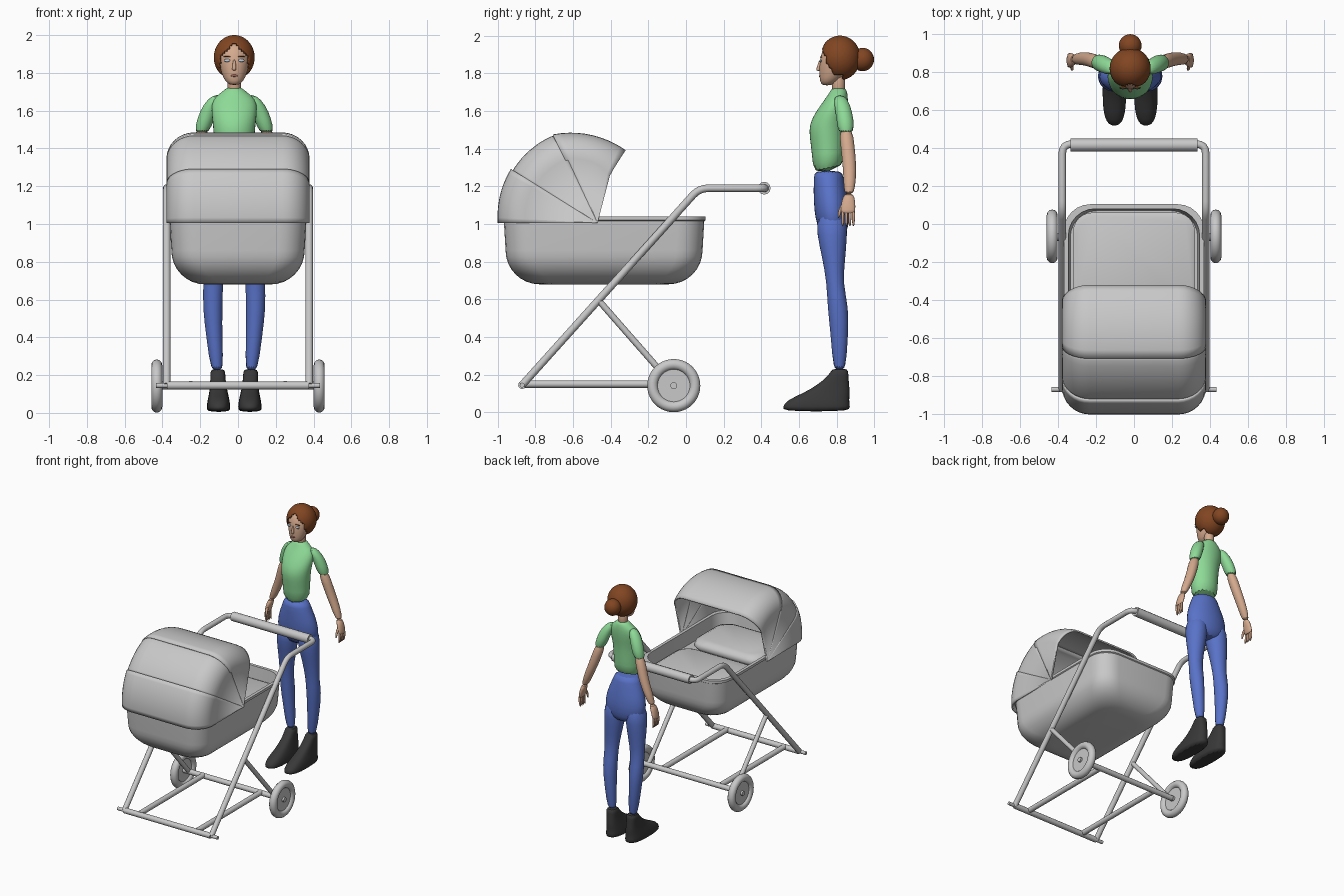
import bpy, bmesh, math
from mathutils import Vector

if "Cube" in bpy.data.objects:
    bpy.data.objects.remove(bpy.data.objects["Cube"])


def material(name, *rgb):
    m = bpy.data.materials.new(name)
    m.use_nodes = True
    m.diffuse_color = (*rgb, 1)
    m.node_tree.nodes["Principled BSDF"].inputs["Base Color"].default_value = (*rgb, 1)
    return m


GREY = material("pram grey", .58, .58, .58)
SKIN = material("skin", .66, .40, .27)
HAIR = material("chestnut hair", .22, .06, .016)
SHIRT = material("shirt green", .27, .70, .31)
JEANS = material("jeans blue", .10, .17, .58)
SHOE = material("shoe charcoal", .04, .04, .04)
EYE = material("eye pale blue", .55, .65, .75)
LIPS = material("lips", .5, .2, .16)
CX = -.02  # centre line of the woman


def finish(name, bm, mat, subsurf=0, angle=40):
    bmesh.ops.recalc_face_normals(bm, faces=bm.faces)
    me = bpy.data.meshes.new(name)
    bm.to_mesh(me)
    bm.free()
    me.materials.append(mat)
    me.shade_smooth()
    me.set_sharp_from_angle(angle=math.radians(angle))
    ob = bpy.data.objects.new(name, me)
    bpy.context.collection.objects.link(ob)
    if subsurf:
        ob.modifiers.new("smooth", "SUBSURF").levels = subsurf
        ob.modifiers["smooth"].render_levels = subsurf
    return ob


def loft(name, rings, mat, closed=True, **kw):
    """Skin a list of point rings; closed rings get end caps."""
    bm = bmesh.new()
    vs = [[bm.verts.new(p) for p in r] for r in rings]
    n = len(vs[0])
    for a, b in zip(vs, vs[1:]):
        for i in range(n if closed else n - 1):
            j = (i + 1) % n
            bm.faces.new((a[i], a[j], b[j], b[i]))
    if closed:
        bm.faces.new(vs[0])
        bm.faces.new(vs[-1])
    return finish(name, bm, mat, **kw)


def limb(name, rows, mat, side=1, power=1, tilt=0, subsurf=1, segs=16):
    """Loft of ovals: each row is x, y, z, half width, half depth."""
    rings = []
    for k, (x, y, z, rx, ry) in enumerate(rows):
        ring = []
        for i in range(segs):
            a = math.tau * i / segs
            c, s = (math.copysign(abs(f) ** power, f) for f in (math.cos(a), math.sin(a)))
            ring.append((CX + side * x + rx * c, y + ry * s, z + (tilt * ry * s if k == 0 else 0)))
        rings.append(ring)
    return loft(name, rings, mat, subsurf=subsurf, angle=60)


def ball(name, loc, scale, mat, segs=24):
    bm = bmesh.new()
    bmesh.ops.create_uvsphere(bm, u_segments=segs, v_segments=segs * 2 // 3, radius=1)
    for v in bm.verts:
        v.co = Vector(a * b + c for a, b, c in zip(v.co, scale, loc))
    return finish(name, bm, mat)


def tube(name, pts, r, bend=.05):
    """Round pipe with softened corners."""
    pts = [Vector(p) for p in pts]
    path = [pts[0]]
    for a, p, b in zip(pts, pts[1:], pts[2:]):
        s, e = p + (a - p).normalized() * bend, p + (b - p).normalized() * bend
        path += [s.lerp(p, t).lerp(p.lerp(e, t), t) for t in (0, .25, .5, .75, 1)]
    path.append(pts[-1])
    cu = bpy.data.curves.new(name, "CURVE")
    cu.dimensions = "3D"
    cu.bevel_depth, cu.bevel_resolution, cu.use_fill_caps = r, 4, True
    sp = cu.splines.new("POLY")
    sp.points.add(len(path) - 1)
    for q, p in zip(sp.points, path):
        q.co = (*p, 1)
    sp.use_smooth = True
    cu.materials.append(GREY)
    bpy.context.collection.objects.link(bpy.data.objects.new(name, cu))


def round_rect(hx, hy, r, n=6):
    out = []
    for q, (sx, sy) in enumerate(((1, 1), (-1, 1), (-1, -1), (1, -1))):
        for i in range(n + 1):
            a = math.pi / 2 * (q + i / n)
            out.append((sx * (hx - r) + r * math.cos(a), sy * (hy - r) + r * math.sin(a)))
    return out


# Pram basket: rounded tub with a rim and a mattress floor
def tub_ring(inset, z, y=-.435, hx=.365, hy=.535, r=.14):
    return [(px, py + y, z) for px, py in round_rect(hx - inset, hy - inset, r)]


R = .18
rows = [(R * (1 - math.sin(a)) + .012, .68 + R * (1 - math.cos(a)))
        for a in (math.pi / 2 * i / 8 for i in range(9))]
rows += [(.003, 1.015), (-.004, 1.02), (-.004, 1.04), (.02, 1.04), (.03, .93)]
loft("basket", [tub_ring(*row) for row in rows], GREY)
loft("pillow", [tub_ring(i, z, y=-.68, hx=.3, hy=.22, r=.1)
                for i, z in ((.02, .92), (0, .95), (.01, .98), (.05, 1.0))], GREY, angle=70)
loft("blanket", [tub_ring(i, z, y=-.19, hx=.32, hy=.25, r=.1)
                 for i, z in ((0, .92), (0, .95), (.02, .96))], GREY)


# Hood: three overlapping panels fanned around a side pivot
def hood_ring(deg, lift):
    a = math.radians(deg)
    drop = max(0, (118 - deg) / 49)
    reach = .52 + .012 * math.sin(math.radians((180 - deg) * 2.6)) - .10 * drop + lift
    ring = []
    top = [p for p in round_rect(.373, reach, .14, 8) if p[1] > 0]
    for x, r in [(.373, 0)] + top + [(-.373, 0)]:
        bow = .035 * math.sin(math.pi * r / reach) * max(0, (95 - deg) / 26)
        ring.append((x, -.47 + r * math.cos(a) - bow, 1.005 + r * math.sin(a)))
    return ring


for name, start, end, lift in (("hood_front_panel", 180, 148, .004),
                               ("hood_middle_panel", 150, 115, -.008),
                               ("hood_rear_panel", 117, 69, 0)):
    steps = 10
    hood = loft(name, [hood_ring(start + (end - start) * i / steps, lift)
                       for i in range(steps + 1)], GREY, closed=False)
    sol = hood.modifiers.new("thickness", "SOLIDIFY")
    sol.thickness, sol.offset = .012, 0

# Frame: one bent pipe makes both sides and the push bar
W = .377
tube("main_frame", [(-W, -.87, .145), (-W, .07, 1.19), (-W, .42, 1.19),
                    (W, .42, 1.19), (W, .07, 1.19), (W, -.87, .145)], .02)
tube("handle_grip", [(-.335, .415, 1.19), (.335, .415, 1.19)], .034)
tube("front_crossbar", [(-W, -.87, .145), (W, -.87, .145)], .021)
tube("front_axle", [(-.435, -.87, .145), (.435, -.87, .145)], .013)
tube("rear_axle", [(-.44, -.07, .145), (.44, -.07, .145)], .02)
for s, side in ((1, "left"), (-1, "right")):
    tube(side + "_strut", [(s * W, -.46, .59), (s * W, -.07, .145)], .017)
    tube(side + "_lower_rail", [(s * .25, -.87, .15), (s * .25, -.07, .15)], .02)
    # Rear wheel: tyre, rim, disc and hub
    place = dict(location=(s * .43, -.065, .142), rotation=(0, math.pi / 2, 0))
    parts = []
    for label, major, minor in (("tyre", .112, .029), ("rim", .083, .011)):
        bpy.ops.mesh.primitive_torus_add(major_radius=major, minor_radius=minor,
                                         major_segments=40, minor_segments=12, **place)
        parts.append((label, bpy.context.object))
    for label, rad, depth in (("disc", .09, .022), ("hub", .018, .05)):
        bpy.ops.mesh.primitive_cylinder_add(vertices=32, radius=rad, depth=depth, **place)
        parts.append((label, bpy.context.object))
    for label, ob in parts:
        ob.name = side + "_wheel_" + label
        ob.data.materials.append(GREY)
        ob.data.shade_smooth()
        ob.data.set_sharp_from_angle(angle=math.radians(40))

# Woman: torso, hips, neck and head
limb("shirt", [(0, .755, 1.275, .104, .082), (0, .755, 1.38, .102, .088), (0, .75, 1.46, .11, .096),
               (0, .75, 1.53, .115, .099), (0, .775, 1.6, .125, .085), (0, .8, 1.665, .118, .062),
               (0, .81, 1.7, .062, .047), (0, .81, 1.725, .042, .037)], SHIRT, tilt=.3)
limb("hips", [(0, .79, .93, .09, .05), (0, .78, .98, .16, .085), (0, .775, 1.07, .172, .097),
              (0, .765, 1.17, .142, .09), (0, .757, 1.25, .104, .08), (0, .755, 1.285, .096, .074)], JEANS)
limb("neck", [(0, .81, 1.68, .038, .036), (0, .81, 1.74, .035, .035), (0, .805, 1.81, .04, .04)], SKIN)
limb("head", [(0, .748, 1.735, .022, .024), (0, .758, 1.755, .05, .048), (0, .78, 1.80, .07, .074),
              (0, .79, 1.86, .083, .084), (0, .8, 1.92, .084, .08), (0, .8, 1.96, .05, .05)], SKIN)
limb("nose", [(0, .704, 1.812, .012, .014), (0, .706, 1.825, .011, .014), (0, .715, 1.875, .006, .008)], SKIN)
ball("lips", (CX, .711, 1.785), (.02, .006, .006), LIPS, 12)

# Hair cap with a parted opening over the face, and a bun
hair = ball("hair", (CX, .818, 1.882), (.1, .1, .11), HAIR, 48)
bm = bmesh.new()
bm.from_mesh(hair.data)
gone = []
for f in bm.faces:
    c = f.calc_center_median()
    face_gap = c.y < .78 and abs(c.x - CX) < min(.072, (1.955 - c.z) * 1.1)
    jaw_gap = c.z < 1.80 and c.y < .83
    if face_gap or jaw_gap:
        gone.append(f)
bmesh.ops.delete(bm, geom=gone, context="FACES")
bm.to_mesh(hair.data)
bm.free()
thick = hair.modifiers.new("thickness", "SOLIDIFY")
thick.thickness, thick.offset = .008, 1
ball("hair_bun", (CX, .938, 1.873), (.06, .06, .062), HAIR)

# Mirrored parts of the woman
for s, side in ((1, "left"), (-1, "right")):
    ball(side + "_eye", (CX + s * .038, .714, 1.866), (.017, .006, .008), EYE, 12)
    ball(side + "_eyebrow", (CX + s * .038, .716, 1.886), (.02, .005, .003), HAIR, 12)
    limb(side + "_leg", [(.085, .775, 1.07, .08, .085), (.093, .775, .94, .08, .082),
                         (.103, .785, .82, .066, .062), (.112, .79, .68, .051, .043),
                         (.115, .808, .56, .054, .058), (.106, .815, .4, .042, .046),
                         (.088, .815, .2, .035, .033)], JEANS, s)
    limb(side + "_shoe", [(.083, .692, .004, .062, .182), (.083, .692, .03, .064, .182),
                          (.083, .7, .065, .06, .168), (.083, .75, .105, .05, .122),
                          (.085, .785, .15, .043, .082), (.087, .812, .2, .04, .05),
                          (.087, .818, .235, .04, .045)], SHOE, s, power=.75)
    limb(side + "_sleeve", [(.175, .85, 1.475, .042, .045), (.15, .845, 1.56, .046, .046),
                            (.122, .83, 1.63, .046, .044), (.09, .815, 1.685, .025, .03)], SHIRT, s)
    limb(side + "_arm", [(.165, .848, 1.51, .036, .036), (.192, .857, 1.42, .038, .038),
                         (.222, .867, 1.33, .036, .037), (.26, .87, 1.24, .033, .034),
                         (.295, .865, 1.15, .024, .027)], SKIN, s)
    limb(side + "_palm", [(.292, .865, 1.165, .022, .024), (.308, .862, 1.12, .02, .038),
                          (.32, .86, 1.07, .017, .04), (.322, .86, 1.055, .012, .036)], SKIN, s)
    for i in range(4):
        y = .832 + i * .019
        limb(f"{side}_finger_{i + 1}", [(.321, y, 1.075, .01, .01), (.324, y, 1.03, .009, .009),
                                        (.314, y, .985, .006, .006)], SKIN, s, segs=8)
    limb(side + "_thumb", [(.308, .838, 1.11, .012, .013), (.306, .815, 1.07, .01, .01),
                           (.304, .81, 1.03, .006, .006)], SKIN, s, segs=8)
